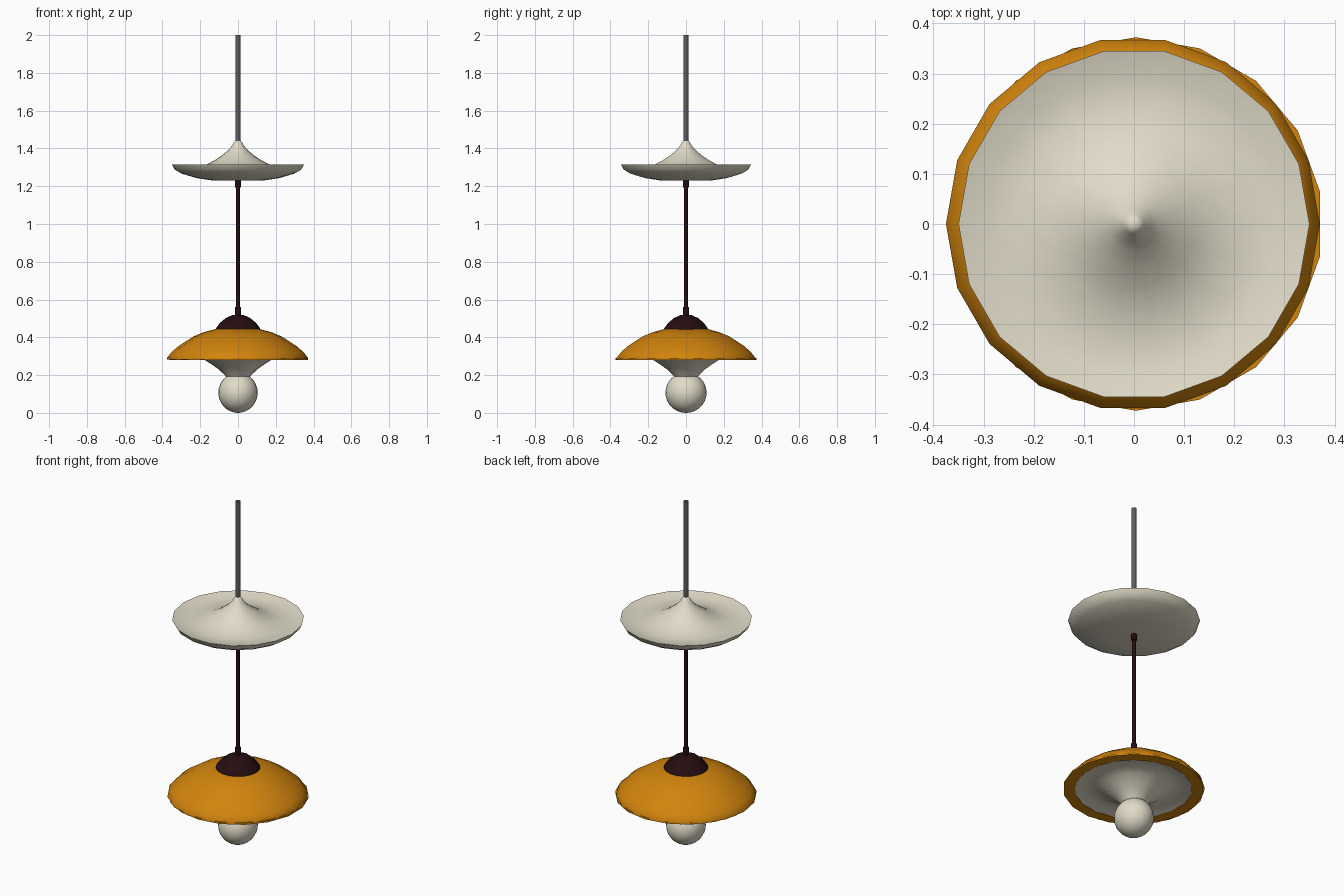
import bpy, bmesh, math

cube = bpy.data.objects.get("Cube")
if cube:
    bpy.data.objects.remove(cube, do_unlink=True)


def material(name, rgb):
    mat = bpy.data.materials.new(name)
    mat.use_nodes = True
    mat.diffuse_color = (*rgb, 1)
    mat.node_tree.nodes["Principled BSDF"].inputs["Base Color"].default_value = (*rgb, 1)
    return mat


cream = material("cream", (0.75, 0.71, 0.58))
orange = material("orange", (0.64, 0.23, 0.004))
dark_brown = material("dark brown", (0.018, 0.004, 0.005))
grey = material("grey", (0.11, 0.11, 0.11))


def smooth(obj):
    bpy.ops.object.select_all(action="DESELECT")
    obj.select_set(True)
    bpy.context.view_layer.objects.active = obj
    bpy.ops.object.shade_smooth_by_angle(angle=math.radians(50))


def lathe(name, profile, mat, sides=18, turn=0, x=0):
    """Revolve (radius, height) points about z; radius 0 makes a pole."""
    bm = bmesh.new()
    rings = []
    for r, z in profile:
        if r == 0:
            rings.append([bm.verts.new((0, 0, z))] * sides)
        else:
            angles = [turn + math.tau * i / sides for i in range(sides)]
            rings.append([bm.verts.new((r * math.cos(a), r * math.sin(a), z)) for a in angles])
    for low, high in zip(rings, rings[1:]):
        for i in range(sides):
            j = (i + 1) % sides
            bm.faces.new(list(dict.fromkeys((low[i], low[j], high[j], high[i]))))
    bmesh.ops.recalc_face_normals(bm, faces=bm.faces)
    mesh = bpy.data.meshes.new(name)
    bm.to_mesh(mesh)
    bm.free()
    mesh.materials.append(mat)
    obj = bpy.data.objects.new(name, mesh)
    obj.location.x = x
    bpy.context.collection.objects.link(obj)
    smooth(obj)
    return obj


# Open tube above the dish
lathe("upper_rod", [(0.013, 1.44), (0.013, 2.0)], grey, 16)

# Dish with a flared peak in its middle
lathe("upper_dish", [
    (0, 1.229), (0.14, 1.231), (0.22, 1.243), (0.30, 1.267), (0.335, 1.288), (0.35, 1.315),
    (0.30, 1.301), (0.24, 1.297), (0.167, 1.315), (0.125, 1.337), (0.087, 1.362),
    (0.055, 1.388), (0.034, 1.411), (0.02, 1.435), (0, 1.457)], cream)

# Cord with a collar at each end
lathe("cord", [(0.01, 0.53), (0.01, 1.21)], dark_brown, 12)
for name, z in (("upper_collar", 1.193), ("lower_collar", 0.515)):
    lathe(name, [(0, z), (0.015, z), (0.015, z + 0.045), (0, z + 0.045)], dark_brown, 12)

# Domed cap on the shade
lathe("shade_cap", [(0.122, 0.435), (0.114, 0.452), (0.095, 0.477), (0.065, 0.502),
                    (0.032, 0.517), (0, 0.521)], dark_brown)

# Shade shell and its rim, turned by half a side
lathe("shade", [(0.3725, 0.283), (0.3725, 0.292), (0.35, 0.321), (0.315, 0.352), (0.235, 0.404),
                (0.18, 0.427), (0.12, 0.443), (0, 0.45)], orange, x=-0.0025)
lathe("shade_rim", [(0.312, 0.292), (0.312, 0.28), (0.3725, 0.28), (0.3725, 0.29), (0.312, 0.292)],
      orange, turn=math.radians(10), x=0.004)

# Inner reflector narrowing to the bulb
lathe("reflector", [(0.318, 0.281), (0.27, 0.295), (0.225, 0.297), (0.177, 0.28), (0.14, 0.257),
                    (0.103, 0.231), (0.07, 0.2), (0.055, 0.18)], cream)

# Bulb
bpy.ops.mesh.primitive_uv_sphere_add(segments=24, ring_count=16, radius=1, location=(0, 0, 0.107))
bulb = bpy.context.object
bulb.name = "bulb"
bulb.scale = (0.104, 0.109, 0.107)
bulb.data.materials.append(cream)
smooth(bulb)
